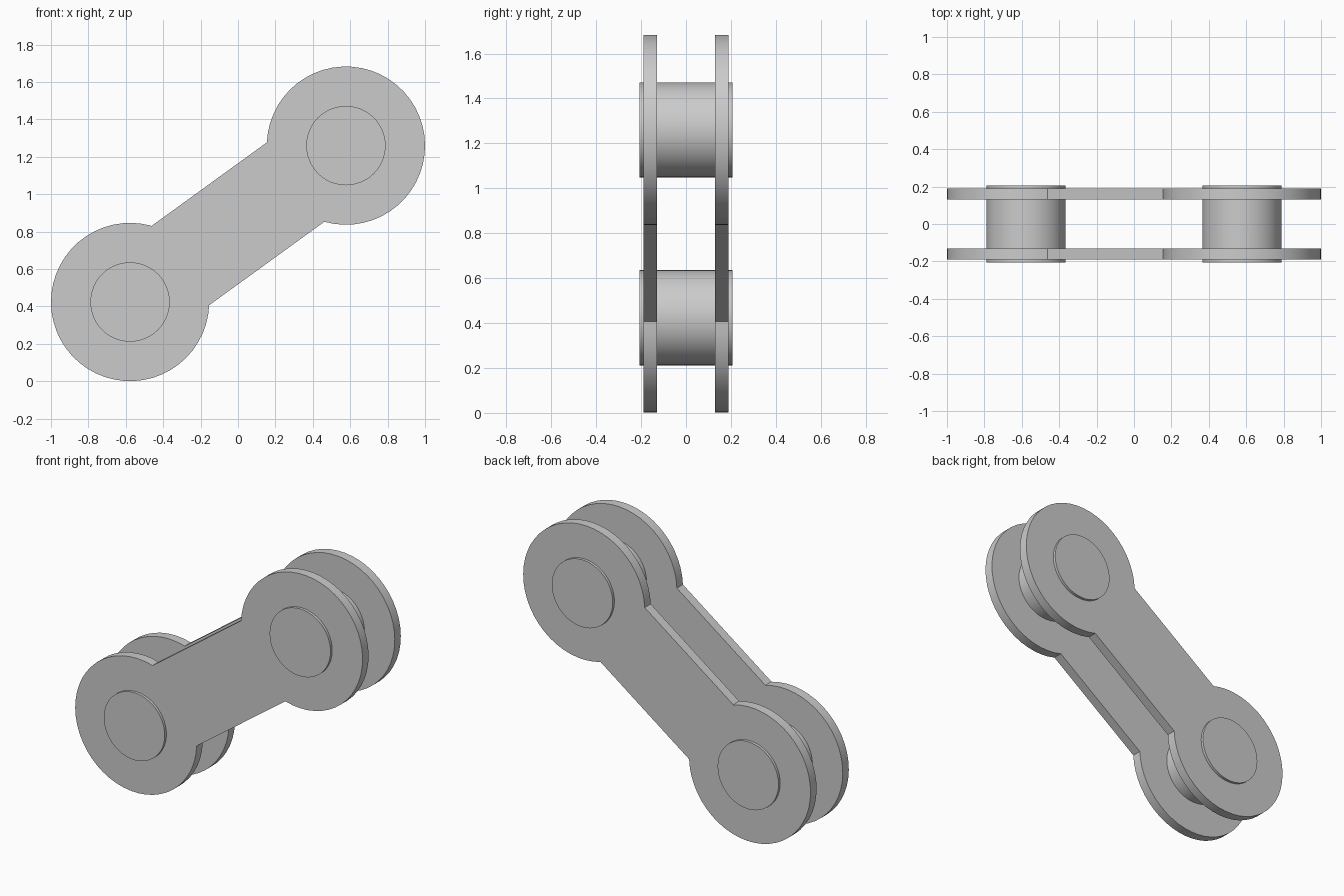
import bpy, bmesh
from math import sin, cos, pi, asin, atan2
from mathutils import Vector

if "Cube" in bpy.data.objects:
    bpy.data.objects.remove(bpy.data.objects["Cube"])

R_LOBE, R_PIN, HALF_BAR = 0.423, 0.212, 0.262
LOW, HIGH = (-0.577, 0.424), (0.577, 1.260)
TILT = atan2(HIGH[1] - LOW[1], HIGH[0] - LOW[0])
NECK = asin(HALF_BAR / R_LOBE)


def arc(center, start, end, steps):
    pts = []
    for i in range(steps + 1):
        a = start + (end - start) * i / steps
        pts.append((center[0] + R_LOBE * cos(a), center[1] + R_LOBE * sin(a)))
    return pts


def circle(center, r, n=48):
    return [(center[0] + r * cos(2 * pi * i / n), center[1] + r * sin(2 * pi * i / n)) for i in range(n)]


def extrude_profile(name, pts, y0, y1):
    # closed xz profile extruded along y
    bm = bmesh.new()
    face = bm.faces.new([bm.verts.new((x, y0, z)) for x, z in pts])
    ext = bmesh.ops.extrude_face_region(bm, geom=[face])
    verts = [g for g in ext["geom"] if isinstance(g, bmesh.types.BMVert)]
    bmesh.ops.translate(bm, verts=verts, vec=Vector((0, y1 - y0, 0)))
    bmesh.ops.recalc_face_normals(bm, faces=bm.faces)
    me = bpy.data.meshes.new(name)
    bm.to_mesh(me)
    bm.free()
    ob = bpy.data.objects.new(name, me)
    bpy.context.collection.objects.link(ob)
    bpy.ops.object.select_all(action='DESELECT')
    ob.select_set(True)
    bpy.context.view_layer.objects.active = ob
    bpy.ops.object.shade_smooth_by_angle(angle=pi / 6)
    return ob


# Dog-bone side plates: two round lobes joined by a straight bar
outline = (arc(LOW, TILT + NECK, TILT + 2 * pi - NECK, 40)
           + arc(HIGH, TILT - pi + NECK, TILT + pi - NECK, 40))
extrude_profile("front_plate", outline, -0.19, -0.13)
extrude_profile("back_plate", outline, 0.13, 0.19)

# Pins running through both plates
for name, c in (("lower_pin", LOW), ("upper_pin", HIGH)):
    extrude_profile(name, circle(c, R_PIN), -0.207, 0.207)
